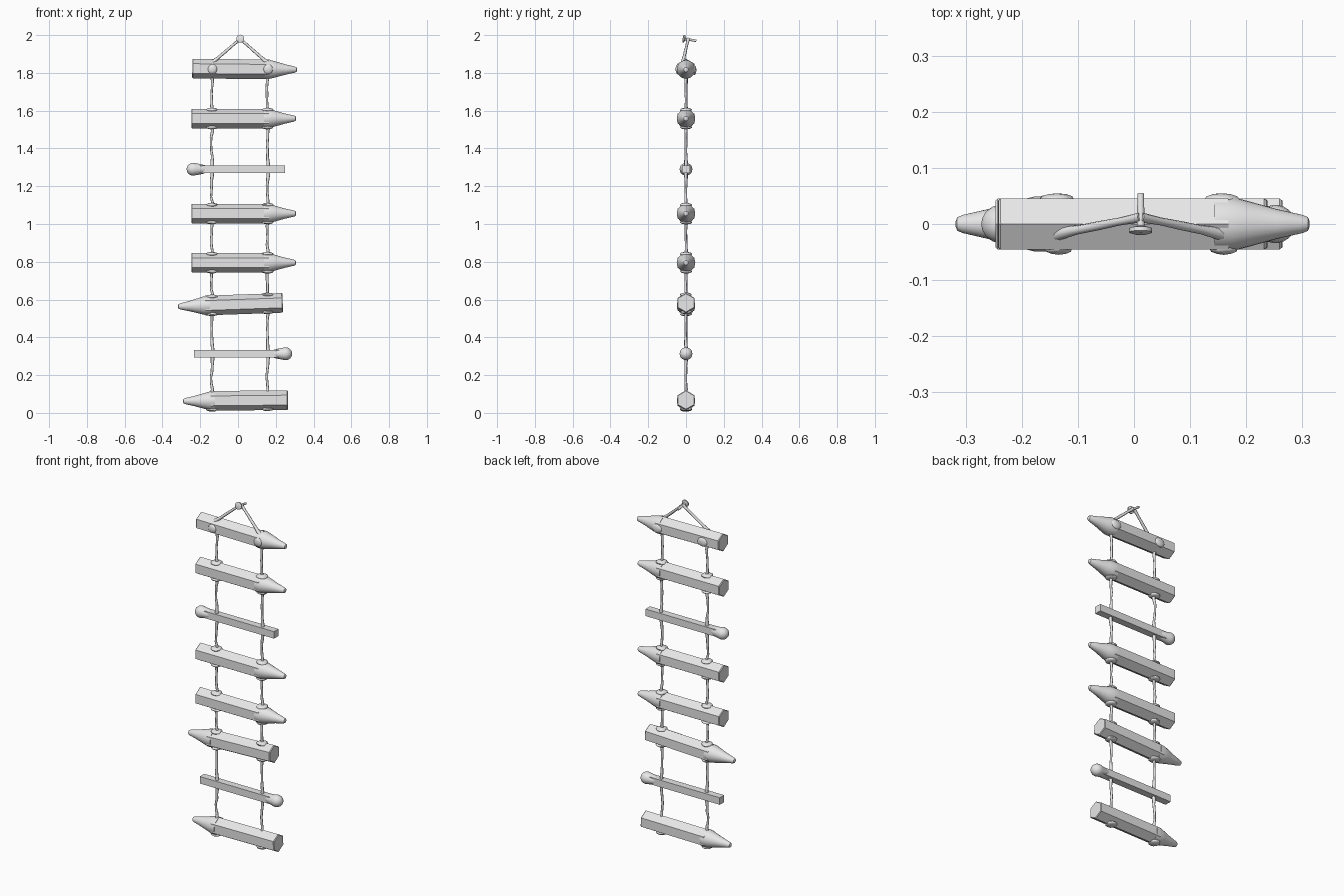
import bpy, bmesh, math, random
from mathutils import Vector, Matrix

if "Cube" in bpy.data.objects:
    bpy.data.objects.remove(bpy.data.objects["Cube"])
random.seed(4)

grey = bpy.data.materials.new("plain_grey")
grey.use_nodes = True
COLOUR = (0.8, 0.8, 0.8, 1)
grey.diffuse_color = COLOUR
grey.node_tree.nodes["Principled BSDF"].inputs["Base Color"].default_value = COLOUR


def finish(bm, name, matrix=Matrix(), angle=35):
    bmesh.ops.recalc_face_normals(bm, faces=bm.faces)
    mesh = bpy.data.meshes.new(name)
    bm.to_mesh(mesh)
    bm.free()
    mesh.materials.append(grey)
    ob = bpy.data.objects.new(name, mesh)
    bpy.context.collection.objects.link(ob)
    ob.matrix_world = matrix
    bpy.ops.object.select_all(action='DESELECT')
    ob.select_set(True)
    bpy.context.view_layer.objects.active = ob
    bpy.ops.object.shade_smooth_by_angle(angle=math.radians(angle))
    return ob


def loft(bm, path, radii, sides, turn=0.0):
    """Closed tube of rings along a path."""
    path = [Vector(p) for p in path]
    rings = []
    for i, p in enumerate(path):
        d = (path[min(i + 1, len(path) - 1)] - path[max(i - 1, 0)]).normalized()
        u = d.cross(Vector((0, 1, 0))).normalized()
        v = d.cross(u)
        angles = [turn + math.tau * k / sides for k in range(sides)]
        rings.append([bm.verts.new(p + radii[i] * (u * math.cos(a) + v * math.sin(a)))
                      for a in angles])
    for a, b in zip(rings, rings[1:]):
        for k in range(sides):
            n = (k + 1) % sides
            bm.faces.new((a[k], a[n], b[n], b[k]))
    bm.faces.new(rings[0])
    bm.faces.new(rings[-1])


def lathe_x(bm, profile, sides, turn=0.0):
    loft(bm, [(x, 0, 0) for x, r in profile], [r for x, r in profile], sides, turn)


def placed(x, z, flip, tilt):
    return (Matrix.Translation((x, 0, z)) @ Matrix.Rotation(-tilt, 4, 'Y')
            @ Matrix.Rotation(math.pi if flip else 0, 4, 'Z'))


def pencil(name, x, z, flip=False, tilt=0.0):
    bm = bmesh.new()
    lathe_x(bm, [(-0.275, 0.048), (-0.271, 0.052), (0.135, 0.052)], 6)
    lathe_x(bm, [(0.11, 0.049), (0.14, 0.049), (0.17, 0.041), (0.22, 0.027),
                 (0.268, 0.016), (0.277, 0.012), (0.28, 0.005)], 24)
    finish(bm, name, placed(x, z, flip, tilt))


def matchstick(name, x, z, flip=False):
    bm = bmesh.new()
    lathe_x(bm, [(-0.26, 0.029), (0.2, 0.029)], 4, math.pi / 4)
    head = [(0.16, 0.02), (0.18, 0.026)]
    head += [(0.225 - 0.035 * math.cos(a), 0.034 * math.sin(a))
             for a in (math.radians(d) for d in range(70, 180, 15))]
    lathe_x(bm, head, 20)
    finish(bm, name, placed(x, z, flip, 0))


def knot(name, x, y, z, size):
    """Flattened, slightly uneven rope knot."""
    bm = bmesh.new()
    bmesh.ops.create_uvsphere(bm, u_segments=12, v_segments=7, radius=1)
    for v in bm.verts:
        v.co = Vector(c * s for c, s in zip(v.co, size)) * random.uniform(0.94, 1.04)
    finish(bm, name, Matrix.Translation((x, y, z)), 60)


# Rungs
pencils = [(0.033, 1.82, False, -0.01), (0.028, 1.558, False, 0), (0.028, 1.055, False, 0),
           (0.028, 0.795, False, 0), (-0.038, 0.573, True, 0.035), (-0.011, 0.065, True, 0.01)]
for i, p in enumerate(pencils):
    pencil(f"pencil_rung_{i + 1}", *p)
matchstick("match_rung_upper", -0.012, 1.29, True)
matchstick("match_rung_lower", 0.027, 0.313)

# Side ropes, swelling where they meet each rung
rungs = sorted([p[1] for p in pencils] + [1.29, 0.313])
for side, x in (("right", -0.138), ("left", 0.157)):
    bm = bmesh.new()
    path, radii = [], []
    for low, high in zip(rungs, rungs[1:]):
        for k in range(8):
            t = k / 8
            path.append((x + random.uniform(-0.003, 0.003) + 0.003 * math.cos(math.tau * t),
                         random.uniform(-0.002, 0.002), low + (high - low) * t))
            radii.append(0.0065 + 0.005 * abs(2 * t - 1) ** 2 + random.uniform(-0.001, 0.001))
    path.append((x, 0, rungs[-1]))
    radii.append(0.01)
    loft(bm, path, radii, 8)
    finish(bm, f"{side}_rope", angle=60)

    # Knots above and below the pencils
    for i, p in enumerate(pencils[1:]):
        z = p[1] + math.tan(p[3]) * (x - p[0])
        knot(f"{side}_lower_knot_{i}", x, 0, z - 0.046, (0.032, 0.032, 0.011))
        if i < 4:
            knot(f"{side}_upper_knot_{i}", x, 0, z + 0.046, (0.032, 0.032, 0.011))

    # Knots through the top pencil
    knot(f"{side}_front_knot", x + 0.003, -0.044, 1.82, (0.026, 0.011, 0.026))
    knot(f"{side}_back_knot", x, 0.044, 1.815, (0.032, 0.011, 0.026))

    # Hanging rope from top pencil to nail
    bm = bmesh.new()
    a, b = Vector((x, -0.018, 1.852)), Vector((0.012, 0.012, 1.98))
    loft(bm, [a.lerp(b, t) for t in (0, 0.25, 0.5, 0.75, 1)],
         [0.012, 0.008, 0.008, 0.007, 0.009], 8)
    finish(bm, f"{side}_hanging_rope", angle=60)

# Nail, tilted down toward the back
bm = bmesh.new()
lathe_x(bm, [(-0.018, 0.012), (-0.015, 0.021), (-0.008, 0.021), (-0.004, 0.007),
             (0.055, 0.006)], 14)
finish(bm, "nail", Matrix.Translation((0.012, 0, 1.979)) @ Matrix.Rotation(-0.17, 4, 'X')
       @ Matrix.Rotation(math.pi / 2, 4, 'Z'))
